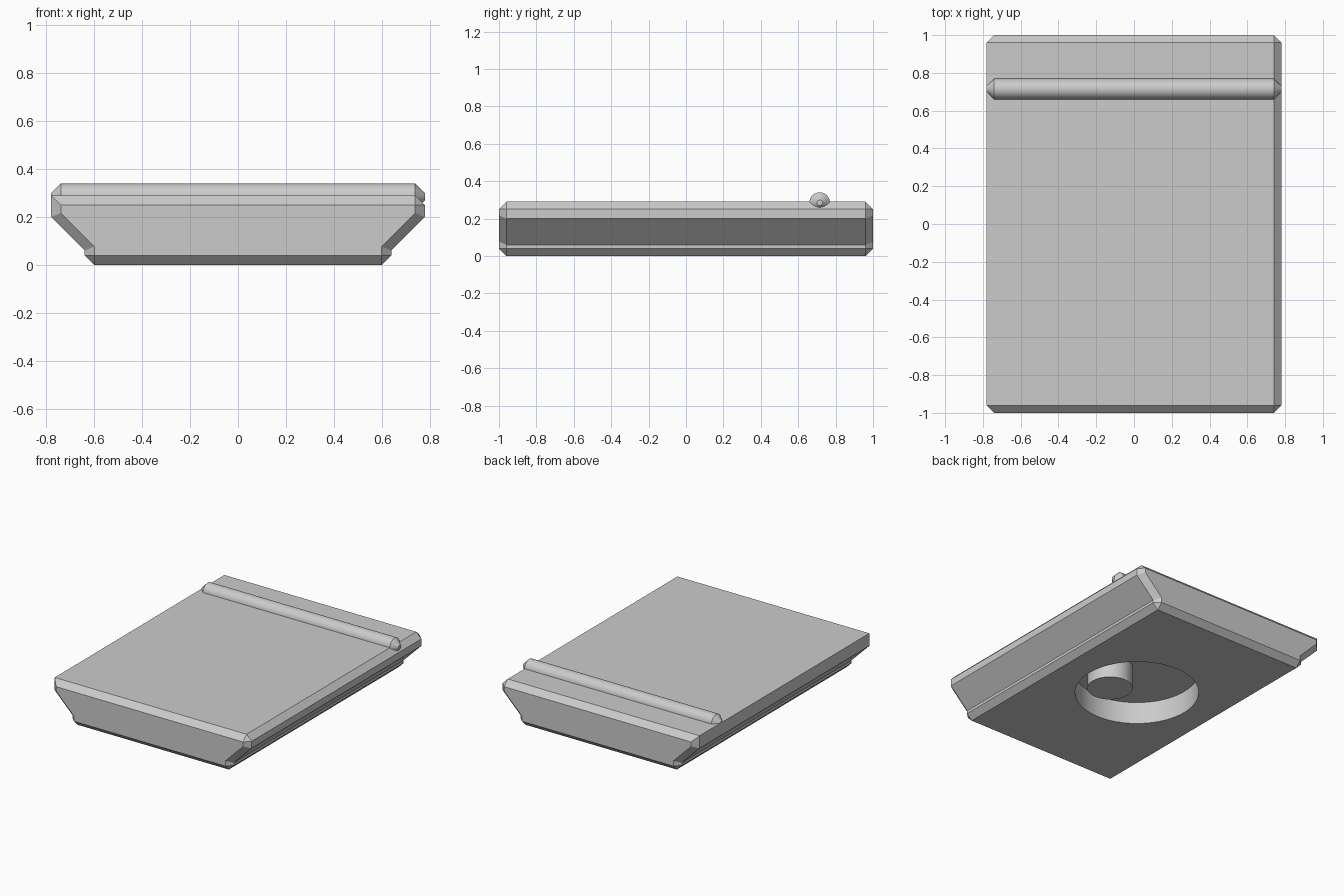
import bpy
import bmesh
from math import pi, radians

cube = bpy.data.objects.get("Cube")
if cube:
    bpy.data.objects.remove(cube, do_unlink=True)

GREY = (0.6, 0.6, 0.6, 1)
grey = bpy.data.materials.new("plain_grey")
grey.use_nodes = True
grey.diffuse_color = GREY
grey.node_tree.nodes["Principled BSDF"].inputs["Base Color"].default_value = GREY


def activate(obj):
    bpy.ops.object.select_all(action="DESELECT")
    obj.select_set(True)
    bpy.context.view_layer.objects.active = obj


def smooth(obj):
    activate(obj)
    bpy.ops.object.shade_smooth_by_angle(angle=radians(30))


def loft(name, rings):
    """Join matching rings of points into a closed, capped solid."""
    bm = bmesh.new()
    loops = [[bm.verts.new(p) for p in ring] for ring in rings]
    n = len(loops[0])
    for a, b in zip(loops, loops[1:]):
        for i in range(n):
            j = (i + 1) % n
            bm.faces.new((a[i], a[j], b[j], b[i]))
    bm.faces.new(loops[0])
    bm.faces.new(loops[-1])
    bmesh.ops.remove_doubles(bm, verts=bm.verts, dist=0.0005)
    bmesh.ops.recalc_face_normals(bm, faces=bm.faces)
    mesh = bpy.data.meshes.new(name)
    bm.to_mesh(mesh)
    bm.free()
    mesh.materials.append(grey)
    obj = bpy.data.objects.new(name, mesh)
    bpy.context.collection.objects.link(obj)
    return obj


def cylinder(name, x, y, radius, z0, z1):
    bpy.ops.mesh.primitive_cylinder_add(
        vertices=64, radius=radius, depth=z1 - z0, location=(x, y, (z0 + z1) / 2))
    obj = bpy.context.object
    obj.name = name
    obj.data.materials.append(grey)
    return obj


# Slab: stepped, flared section with bevelled ends; one top edge stays sharp
bevel = 0.04
section = [(-0.6, 0), (0.6, 0), (0.64, 0.04), (0.64, 0.06), (0.78, 0.2),
           (0.78, 0.25), (0.74, 0.29), (-0.78, 0.29), (-0.78, 0.2),
           (-0.64, 0.06), (-0.64, 0.04)]
end_section = [(-0.6, 0.04), (0.6, 0.04), (0.6, 0.04), (0.6, 0.077), (0.74, 0.217),
               (0.74, 0.25), (0.74, 0.25), (-0.74, 0.25), (-0.74, 0.217),
               (-0.6, 0.077), (-0.6, 0.04)]
stations = [(-1, end_section), (-1 + bevel, section), (1 - bevel, section), (1, end_section)]
slab = loft("slab", [[(x, y, z) for x, z in pts] for y, pts in stations])

# Round pocket in the underside with an off-centre round core
pocket_depth = 0.16
cutter = cylinder("pocket_cutter", 0, 0.03, 0.41, -0.1, pocket_depth)
cutter.hide_render = True
cut = slab.modifiers.new("pocket", "BOOLEAN")
cut.operation = "DIFFERENCE"
cut.solver = "EXACT"
cut.object = cutter
activate(slab)
bpy.ops.object.modifier_apply(modifier=cut.name)
bpy.data.objects.remove(cutter, do_unlink=True)
smooth(slab)
smooth(cylinder("pocket_core", 0.175, -0.04, 0.15, 0, pocket_depth + 0.02))

# Ridge: round bar with bevelled ends, half sunk into the top
bpy.ops.mesh.primitive_cylinder_add(vertices=48, radius=0.055, depth=1.56,
                                    location=(0, 0.715, 0.285), rotation=(0, pi / 2, 0))
ridge = bpy.context.object
ridge.name = "ridge_bar"
ridge.data.materials.append(grey)
bm = bmesh.new()
bm.from_mesh(ridge.data)
rims = [e for e in bm.edges if abs(e.verts[0].co.z - e.verts[1].co.z) < 0.001]
bmesh.ops.bevel(bm, geom=rims, offset=bevel, segments=1, affect="EDGES")
bm.to_mesh(ridge.data)
bm.free()
smooth(ridge)
